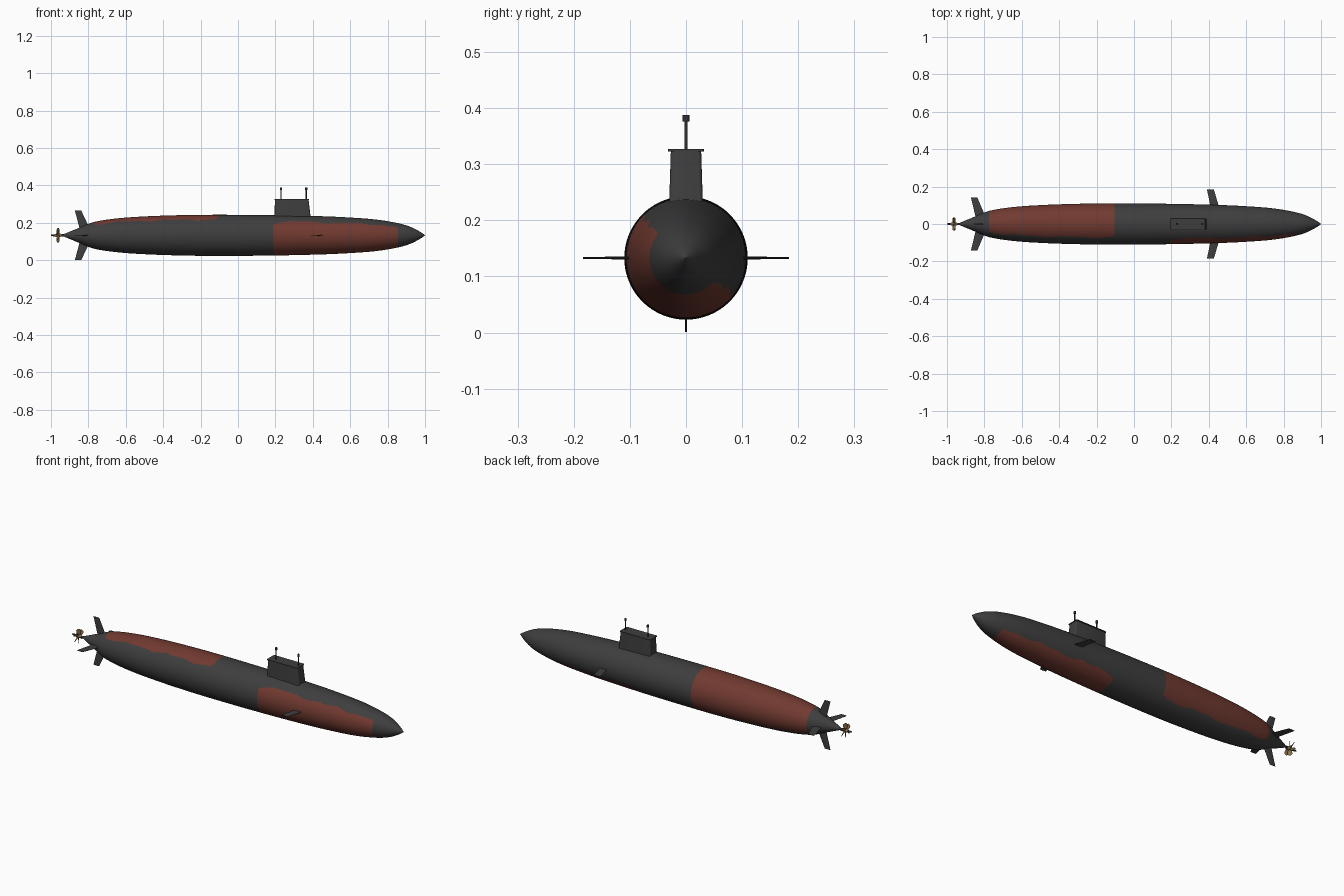
import bpy, bmesh, math
from mathutils import Vector, Matrix

cube = bpy.data.objects.get("Cube")
if cube:
    bpy.data.objects.remove(cube, do_unlink=True)

AXIS_Z = 0.133


def material(name, rgb):
    m = bpy.data.materials.new(name)
    m.use_nodes = True
    m.diffuse_color = (*rgb, 1)
    bsdf = next(n for n in m.node_tree.nodes if n.type == 'BSDF_PRINCIPLED')
    bsdf.inputs["Base Color"].default_value = (*rgb, 1)
    bsdf.inputs["Roughness"].default_value = 0.7
    return m


GREY = material("hull grey", (0.048, 0.048, 0.048))
RED = material("dull red", (0.165, 0.042, 0.03))
DARK = material("dark grey", (0.03, 0.03, 0.03))
BRASS = material("aged brass", (0.24, 0.15, 0.065))


def finish(bm, name, mats, smooth=False):
    bmesh.ops.recalc_face_normals(bm, faces=bm.faces)
    mesh = bpy.data.meshes.new(name)
    bm.to_mesh(mesh)
    bm.free()
    for m in mats:
        mesh.materials.append(m)
    ob = bpy.data.objects.new(name, mesh)
    bpy.context.scene.collection.objects.link(ob)
    if smooth:
        bpy.ops.object.select_all(action='DESELECT')
        ob.select_set(True)
        bpy.context.view_layer.objects.active = ob
        bpy.ops.object.shade_smooth_by_angle(angle=math.radians(35))
    return ob


def lathe(bm, profile, segs):
    """Revolve (x, radius) pairs around the hull axis."""
    rings = []
    for x, r in profile:
        ring = []
        for i in range(segs):
            a = math.tau * i / segs
            ring.append(bm.verts.new((x, r * math.cos(a), AXIS_Z + r * math.sin(a))))
        rings.append(ring)
    for p, q in zip(rings, rings[1:]):
        for i in range(segs):
            j = (i + 1) % segs
            bm.faces.new((p[i], p[j], q[j], q[i]))
    bm.faces.new(rings[0])
    bm.faces.new(rings[-1])


def refine(points, step):
    """Smooth curve through the points, with rings kept at each point."""
    out = []
    last = len(points) - 1
    for i in range(last):
        (x0, r0), (x1, r1) = points[i], points[i + 1]
        xa, ra = points[max(i - 1, 0)]
        xb, rb = points[min(i + 2, last)]
        m0, m1 = (r1 - ra) / (x1 - xa), (rb - r0) / (xb - x0)
        h = x1 - x0
        n = max(1, round(h / step))
        for k in range(n):
            t = k / n
            r = ((2 * t**3 - 3 * t**2 + 1) * r0 + (t**3 - 2 * t**2 + t) * h * m0
                 + (3 * t**2 - 2 * t**3) * r1 + (t**3 - t**2) * h * m1)
            out.append((x0 + k * h / n, r))
    return out + [points[-1]]


# Hull with two wavy-edged red panels
hull_points = [(-0.93, 0.007), (-0.85, 0.04), (-0.775, 0.07), (-0.65, 0.09), (-0.5, 0.101),
               (-0.3, 0.108), (-0.105, 0.11), (0.19, 0.108), (0.45, 0.102), (0.6, 0.095),
               (0.74, 0.084), (0.855, 0.065), (0.92, 0.046), (0.97, 0.021), (1.0, 0.001)]
PANELS = [(-0.775, -0.105, 44, 86), (0.19, 0.855, 230, 93)]  # x range, middle angle, half arc


def is_red(c):
    angle = math.degrees(math.atan2(c.z - AXIS_Z, c.y))
    for x0, x1, middle, half in PANELS:
        if x0 < c.x < x1:
            off = abs((angle - middle + 180) % 360 - 180)
            wave = 2.5 * math.sin(c.x * 23) + 1.5 * math.sin(c.x * 51)
            end = max(0, 1 - min(c.x - x0, x1 - c.x) / 0.03)
            if off < half + wave - 8 * end**2:
                return True
    return False


bm = bmesh.new()
lathe(bm, refine(hull_points, 0.012), 128)
for f in bm.faces:
    f.material_index = int(is_red(f.calc_center_median()))
finish(bm, "hull", [GREY, RED], True)


# Conning tower: bevelled tapering box with a recessed top deck
def block(bm, low, high):
    """Box between two (x0, x1, half_width, z) rectangles."""
    rects = [[bm.verts.new(p) for p in ((x0, -w, z), (x1, -w, z), (x1, w, z), (x0, w, z))]
             for x0, x1, w, z in (low, high)]
    sides = [bm.faces.new((rects[0][i], rects[0][(i + 1) % 4],
                           rects[1][(i + 1) % 4], rects[1][i])) for i in range(4)]
    bm.faces.new(rects[0])
    top = bm.faces.new(rects[1])
    edges = [e for f in sides for e in f.edges
             if abs(e.verts[0].co.z - e.verts[1].co.z) > 0.001]
    bmesh.ops.bevel(bm, geom=list(set(edges)), offset=0.006, segments=3,
                    affect='EDGES', profile=0.5)


bm = bmesh.new()
block(bm, (0.195, 0.392, 0.031, 0.2), (0.197, 0.377, 0.027, 0.325))
finish(bm, "conning_tower", [GREY], True)

bm = bmesh.new()
block(bm, (0.195, 0.38, 0.032, 0.323), (0.195, 0.38, 0.032, 0.327))
bm.normal_update()
deck = max(bm.faces, key=lambda f: f.calc_center_median().z)
bmesh.ops.inset_region(bm, faces=[deck], thickness=0.006)
bmesh.ops.translate(bm, verts=deck.verts, vec=(0, 0, -0.003))
deck.material_index = 1
finish(bm, "tower_deck", [GREY, DARK])


# Masts with round heads
def upright(bm, x, r, z0, z1):
    bmesh.ops.create_cone(bm, cap_ends=True, segments=16, radius1=r, radius2=r, depth=z1 - z0,
                          matrix=Matrix.Translation((x, 0, (z0 + z1) / 2)))


for name, x in (("rear_mast", 0.23), ("forward_mast", 0.365)):
    bm = bmesh.new()
    upright(bm, x, 0.003, 0.32, 0.38)
    upright(bm, x, 0.006, 0.376, 0.388)
    finish(bm, name, [DARK], True)


# Fins: thin swept plates that taper toward the tip
def fin(name, root, tip, angle):
    """root and tip are (rear x, front x, distance from axis)."""
    out = Vector((0, math.cos(angle), math.sin(angle)))
    across = Vector((0, -math.sin(angle), math.cos(angle)))
    bm = bmesh.new()
    loops = []
    for (x0, x1, d), t in ((root, 0.003), (tip, 0.0015)):
        mid = x0 + 0.6 * (x1 - x0)
        outline = ((x0, 0.0004), (mid, t), (x1, 0.0008), (x1, -0.0008), (mid, -t), (x0, -0.0004))
        loops.append([bm.verts.new(Vector((x, 0, AXIS_Z)) + out * d + across * s)
                      for x, s in outline])
    for i in range(6):
        j = (i + 1) % 6
        bm.faces.new((loops[0][i], loops[0][j], loops[1][j], loops[1][i]))
    for loop in loops:
        bm.faces.new(loop)
    finish(bm, name, [GREY])


for k, side in enumerate(("back", "upper", "front", "lower")):
    a = k * math.pi / 2
    fin(side + "_stern_fin", (-0.845, -0.79, 0.03),
        (-0.872, -0.838, 0.132 if k % 2 else 0.142), a)
    if k % 2 == 0:
        fin(side + "_bow_plane", (0.41, 0.455, 0.09), (0.39, 0.427, 0.184), a)

# Propeller: shaft, hub and twisted blades
bm = bmesh.new()
lathe(bm, [(-1.0, 0.003), (-0.99, 0.005), (-0.92, 0.006)], 20)
finish(bm, "propeller_shaft", [DARK], True)

bm = bmesh.new()
lathe(bm, [(-0.98, 0.006), (-0.972, 0.009), (-0.95, 0.009), (-0.945, 0.006)], 20)
BLADES = 6
for k in range(BLADES):
    turn = Matrix.Translation((-0.962, 0, AXIS_Z)) @ Matrix.Rotation(math.tau * k / BLADES, 4, 'X')
    rows = []
    for d, w, pitch in ((0.006, 0.006, 55), (0.018, 0.011, 45), (0.03, 0.012, 38), (0.038, 0.006, 35)):
        a = math.radians(pitch)
        chord = Vector((math.sin(a), math.cos(a), 0))
        normal = Vector((math.cos(a), -math.sin(a), 0)) * 0.001
        base = Vector((0, 0, d))
        rows.append([bm.verts.new(turn @ (base + chord * w * s + normal * n))
                     for s, n in ((-1, -1), (1, -1), (1, 1), (-1, 1))])
    for p, q in zip(rows, rows[1:]):
        for i in range(4):
            bm.faces.new((p[i], p[(i + 1) % 4], q[(i + 1) % 4], q[i]))
    bm.faces.new(rows[0])
    bm.faces.new(rows[-1])
finish(bm, "propeller", [BRASS], True)
